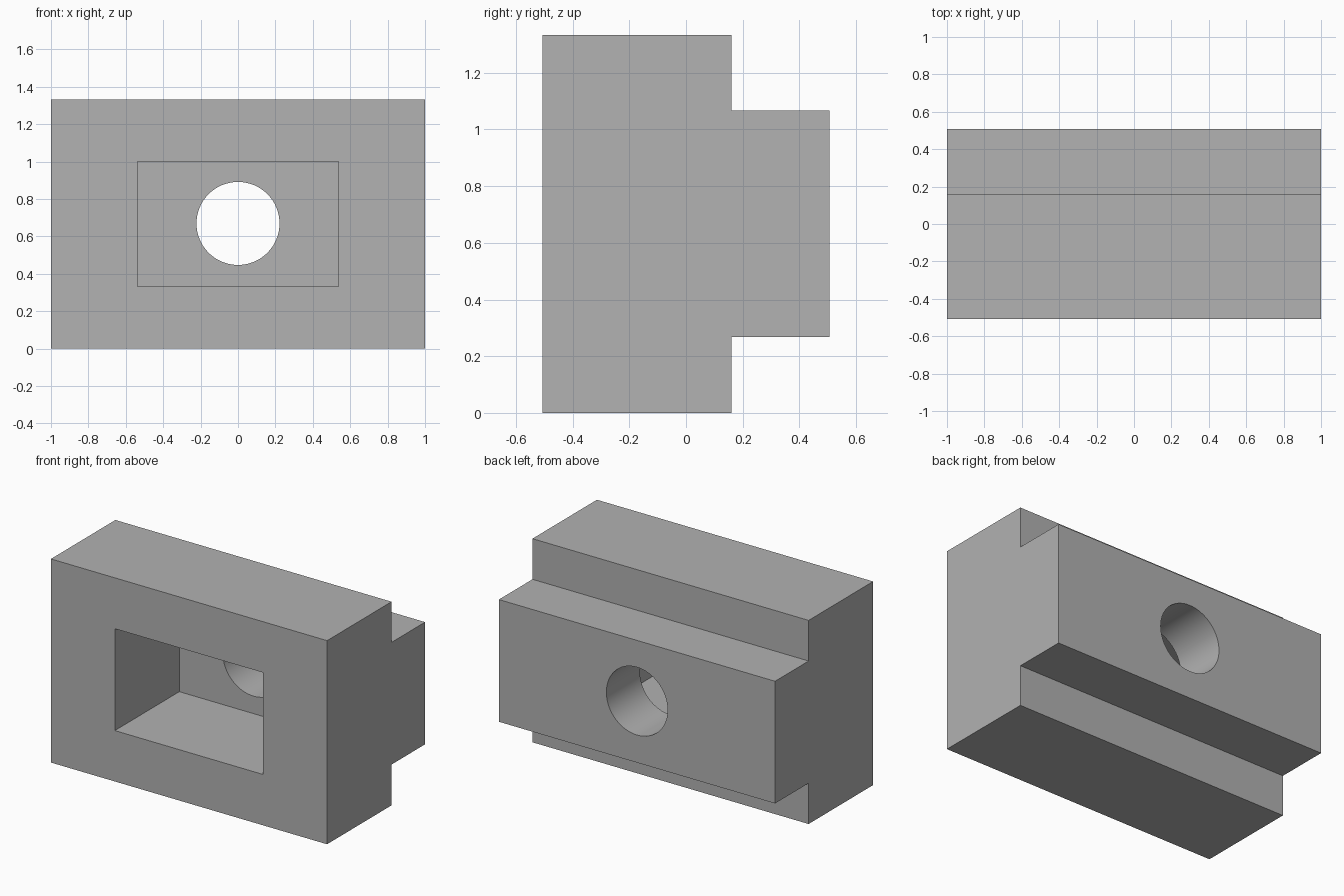
import bpy, bmesh, math

if "Cube" in bpy.data.objects:
    bpy.data.objects.remove(bpy.data.objects["Cube"], do_unlink=True)

WIDTH, HEIGHT = 2.0, 1.333
FRONT, STEP, BACK = -0.507, 0.16, 0.507
RIB_LOW, RIB_HIGH = 0.267, 1.067
MID = HEIGHT / 2

grey = bpy.data.materials.new("plain_grey")
grey.use_nodes = True
colour = (0.445, 0.445, 0.445, 1)
grey.diffuse_color = colour
grey.node_tree.nodes["Principled BSDF"].inputs["Base Color"].default_value = colour

# Stepped block: side profile extruded along the width
profile = [(FRONT, 0), (STEP, 0), (STEP, RIB_LOW), (BACK, RIB_LOW),
           (BACK, RIB_HIGH), (STEP, RIB_HIGH), (STEP, HEIGHT), (FRONT, HEIGHT)]
bm = bmesh.new()
face = bm.faces.new([bm.verts.new((-WIDTH / 2, y, z)) for y, z in profile])
result = bmesh.ops.extrude_face_region(bm, geom=[face])
moved = [g for g in result["geom"] if isinstance(g, bmesh.types.BMVert)]
bmesh.ops.translate(bm, verts=moved, vec=(WIDTH, 0, 0))
bmesh.ops.recalc_face_normals(bm, faces=bm.faces)
mesh = bpy.data.meshes.new("stepped_block")
bm.to_mesh(mesh)
bm.free()
mesh.materials.append(grey)
block = bpy.data.objects.new("stepped_block", mesh)
bpy.context.collection.objects.link(block)


def cut(cutter, name):
    """Subtract a cutter from the block, then remove it."""
    cutter.name = name
    cutter.hide_render = True
    cutter.data.materials.append(grey)
    bpy.ops.object.select_all(action="DESELECT")
    block.select_set(True)
    bpy.context.view_layer.objects.active = block
    mod = block.modifiers.new(name, "BOOLEAN")
    mod.operation = "DIFFERENCE"
    mod.solver = "EXACT"
    mod.object = cutter
    bpy.ops.object.modifier_apply(modifier=mod.name)
    bpy.data.objects.remove(cutter, do_unlink=True)


# Rectangular pocket in the front, as deep as the main body
start = FRONT - 0.2
bpy.ops.mesh.primitive_cube_add(size=1, location=(0, (start + STEP) / 2, MID))
pocket = bpy.context.object
pocket.scale = (1.074, STEP - start, 0.667)
cut(pocket, "pocket_cutter")

# Round hole from the pocket out through the rear rib
bpy.ops.mesh.primitive_cylinder_add(vertices=64, radius=0.222, depth=0.7,
                                    location=(0, 0.35, MID + 0.003),
                                    rotation=(math.pi / 2, 0, 0))
cut(bpy.context.object, "hole_cutter")

# Smooth bore, sharp block edges
bpy.ops.object.select_all(action="DESELECT")
block.select_set(True)
bpy.context.view_layer.objects.active = block
bpy.ops.object.shade_smooth_by_angle(angle=math.radians(30))
